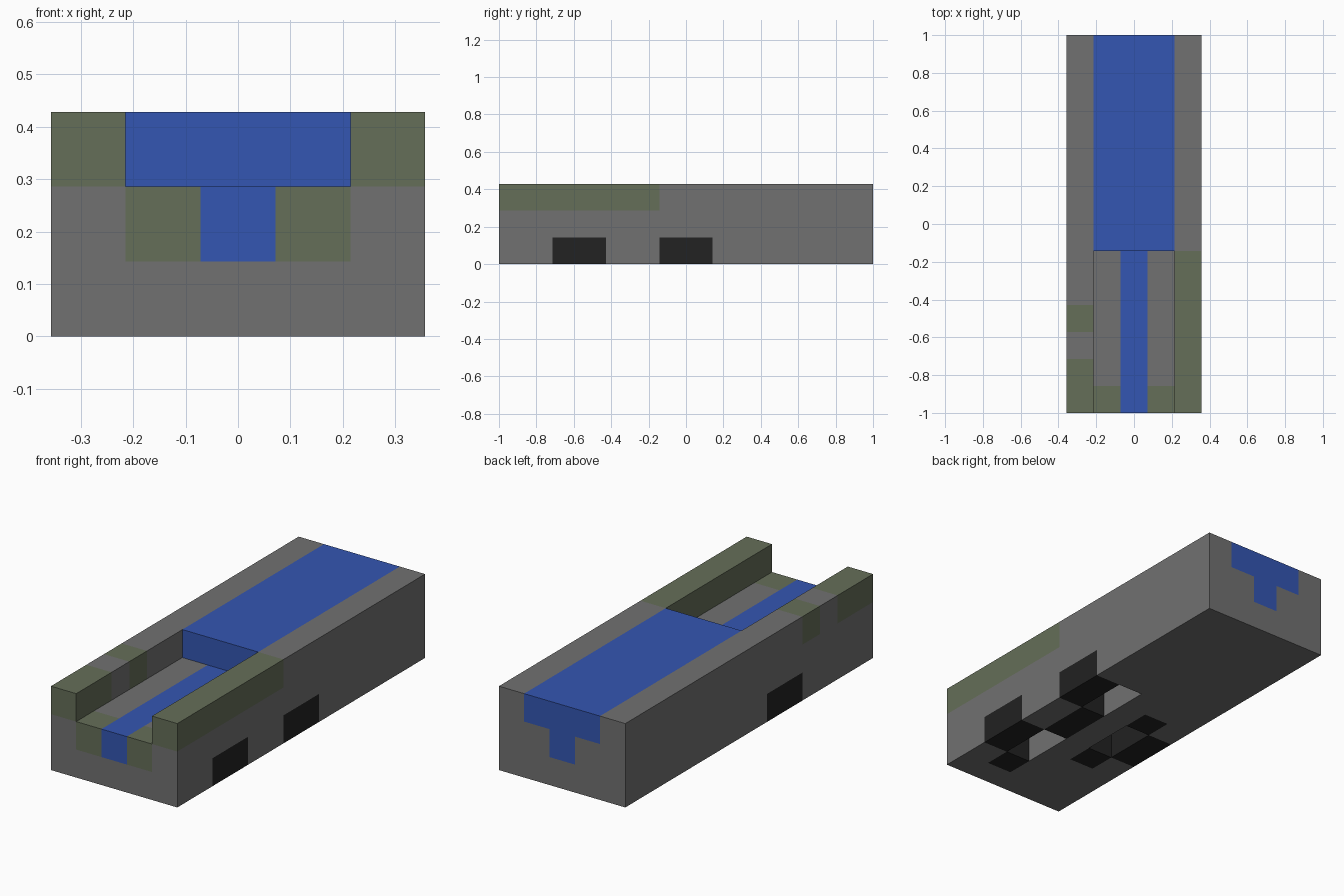
import bpy, bmesh
from mathutils import Vector

NX, NY, NZ = 5, 14, 3      # block counts of the whole model
U = 2 / NY                 # edge of one block

old = bpy.data.objects.get("Cube")
if old:
    bpy.data.objects.remove(old, do_unlink=True)


def material(name, rgb):
    m = bpy.data.materials.new(name)
    m.use_nodes = True
    m.diffuse_color = (*rgb, 1)
    node = next(n for n in m.node_tree.nodes if n.type == "BSDF_PRINCIPLED")
    node.inputs["Base Color"].default_value = (*rgb, 1)
    node.inputs["Roughness"].default_value = 0.9
    return m


grey = material("stone grey", (0.165, 0.165, 0.165))
blue = material("water blue", (0.034, 0.093, 0.445))
green = material("moss green", (0.130, 0.156, 0.098))
black = material("wheel black", (0.016, 0.016, 0.016))


def box(xs, ys, zs):
    """Set of block positions for the given ranges."""
    return {(i, j, k) for i in xs for j in ys for k in zs}


# Block, minus the open front trough and the hollows behind the wheels
trough = box(range(1, 4), range(6), [2])
hollows = box([3], [2, 3, 6, 7], [0]) | box([1], [4, 5], [0])
solid = box(range(NX), range(NY), range(NZ)) - trough - hollows

# Coloured parts
slab = box(range(1, 4), range(6, NY), [2])
keel = box([2], range(NY), [1])
left_rail = box([4], range(6), [2])
right_patches = box([0], [0, 1, 3], [2])
sill = box([1, 3], [0], [1])
left_wheels = box([4], [2, 3, 6, 7], [0])
right_wheel = box([0], [4, 5], [0])
wheel_brackets = box([3], [1, 4, 5], [0]) | box([1], [3, 6], [0])
body = (solid - slab - keel - left_rail - right_patches - sill
        - left_wheels - right_wheel - wheel_brackets)


def build(name, cells, mat):
    """Outer skin of a part, leaving out faces buried in the model."""
    bm = bmesh.new()
    for c in sorted(cells):
        centre = Vector(c) + Vector((0.5, 0.5, 0.5))
        for axis in range(3):
            for sign in (-1, 1):
                n = Vector((0, 0, 0))
                n[axis] = sign
                if tuple(int(a + b) for a, b in zip(c, n)) in solid:
                    continue
                a = Vector((0, 0, 0))
                a[(axis + 1) % 3] = 0.5
                b = n.cross(a)
                mid = centre + n / 2
                ring = (mid - a - b, mid + a - b, mid + a + b, mid - a + b)
                bm.faces.new([bm.verts.new(((p.x - NX / 2) * U,
                                            (p.y - NY / 2) * U,
                                            p.z * U)) for p in ring])
    bmesh.ops.remove_doubles(bm, verts=bm.verts, dist=U / 100)
    bmesh.ops.dissolve_limit(bm, angle_limit=0.01,
                             verts=bm.verts, edges=bm.edges)
    mesh = bpy.data.meshes.new(name)
    bm.to_mesh(mesh)
    bm.free()
    mesh.materials.append(mat)
    obj = bpy.data.objects.new(name, mesh)
    bpy.context.collection.objects.link(obj)


build("body", body, grey)
build("blue_top_slab", slab, blue)
build("blue_centre_strip", keel, blue)
build("left_rail", left_rail, green)
build("right_rail_patches", right_patches, green)
build("front_sill", sill, green)
build("left_wheels", left_wheels, black)
build("right_wheel", right_wheel, black)
build("wheel_brackets", wheel_brackets, black)
